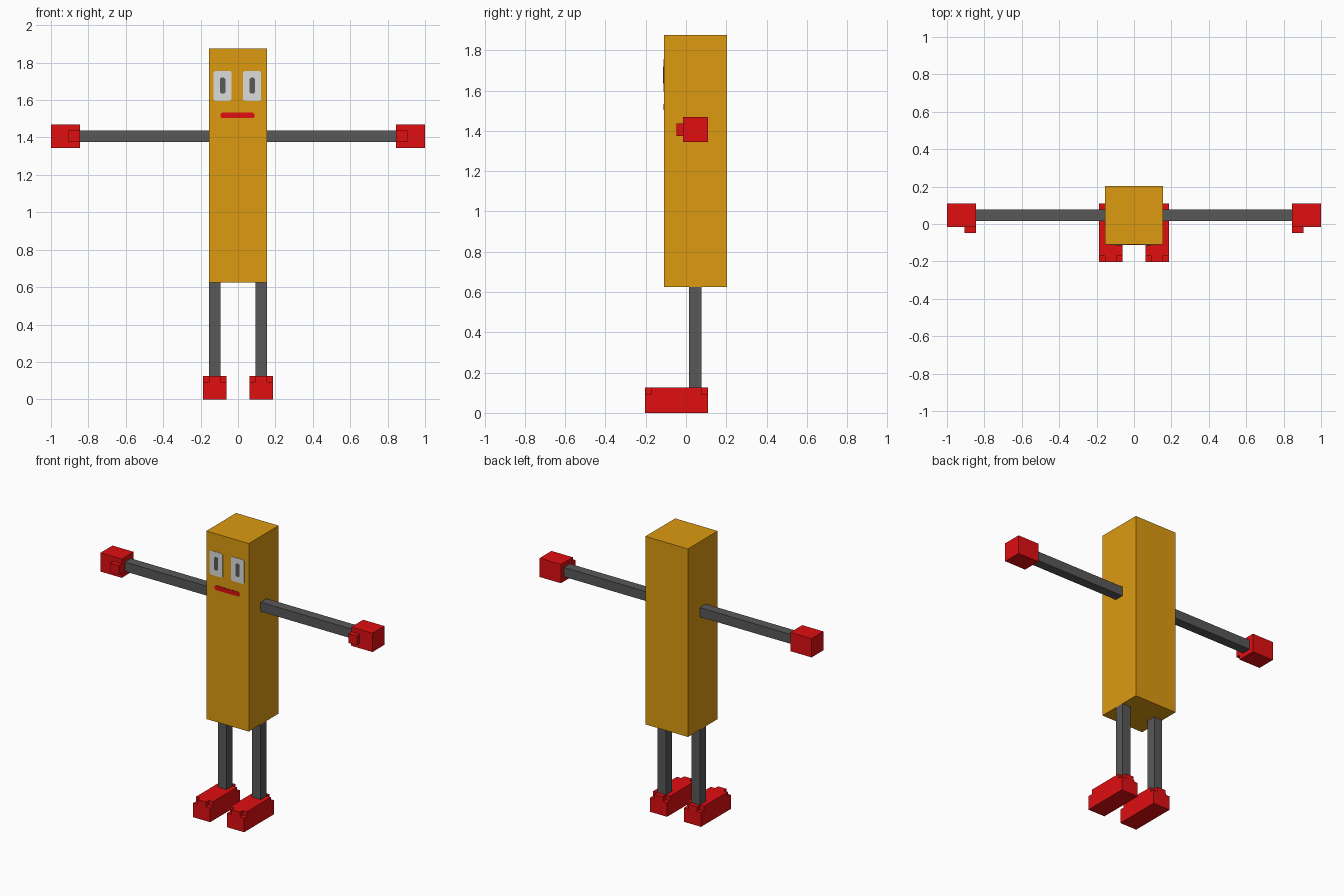
import bpy, bmesh

if "Cube" in bpy.data.objects:
    bpy.data.objects.remove(bpy.data.objects["Cube"])

U = 2 / 64  # block unit: the figure spans 64 units hand to hand


def material(name, rgb):
    m = bpy.data.materials.new(name)
    lin = [c / 255 / 12.92 if c < 10.3 else ((c / 255 + 0.055) / 1.055) ** 2.4 for c in rgb]
    m.diffuse_color = (*lin, 1)
    m.use_nodes = True
    m.node_tree.nodes["Principled BSDF"].inputs["Base Color"].default_value = m.diffuse_color
    return m


ORANGE = material("golden_orange", (220, 155, 17))
RED = material("red", (224, 14, 17))
GREY = material("dark_grey", (88, 88, 88))
WHITE = material("eye_white", (220, 220, 220))


def finish(name, bm, mat):
    bmesh.ops.recalc_face_normals(bm, faces=bm.faces)
    me = bpy.data.meshes.new(name)
    bm.to_mesh(me)
    bm.free()
    me.materials.append(mat)
    ob = bpy.data.objects.new(name, me)
    bpy.context.collection.objects.link(ob)
    return ob


def box(name, x, y, z, mat):
    """Box from (min, max) ranges in block units."""
    bm = bmesh.new()
    bmesh.ops.create_cube(bm, size=1)
    for v in bm.verts:
        v.co = [r[0] * U if c < 0 else r[1] * U for r, c in zip((x, y, z), v.co)]
    return finish(name, bm, mat)


def plate(name, cx, cz, w, h, cut, depth, mat):
    """Thin plate with clipped corners on the front of the body (world units)."""
    a, b = w / 2, h / 2
    outline = [(-a + cut, -b), (a - cut, -b), (a, -b + cut), (a, b - cut),
               (a - cut, b), (-a + cut, b), (-a, b - cut), (-a, -b + cut)]
    bm = bmesh.new()
    f = bm.faces.new([bm.verts.new((cx + x, -3.5 * U, cz + z)) for x, z in outline])
    ext = bmesh.ops.extrude_face_region(bm, geom=[f])
    for v in ext["geom"]:
        if isinstance(v, bmesh.types.BMVert):
            v.co.y -= depth
    return finish(name, bm, mat)


def shoe(name, x0):
    """Block with a one-unit notch in each of its four top corners."""
    xs, ys, zs = (x0, x0 + 1, x0 + 3, x0 + 4), (-6.5, -5.5, 2.5, 3.5), (0, 3, 4)
    solid = {(i, j, k) for i in range(3) for j in range(3) for k in range(2)
             if not (k == 1 and i != 1 and j != 1)}
    bm = bmesh.new()
    for cell in solid:
        for axis in range(3):
            for side in (0, 1):
                near = list(cell)
                near[axis] += 2 * side - 1
                if tuple(near) in solid:
                    continue
                p, q = [a for a in range(3) if a != axis]
                corners = []
                for dp, dq in ((0, 0), (1, 0), (1, 1), (0, 1)):
                    c = list(cell)
                    c[axis] += side
                    c[p] += dp
                    c[q] += dq
                    corners.append(bm.verts.new((xs[c[0]] * U, ys[c[1]] * U, zs[c[2]] * U)))
                bm.faces.new(corners)
    bmesh.ops.remove_doubles(bm, verts=bm.verts, dist=1e-5)
    bmesh.ops.dissolve_limit(bm, angle_limit=0.01, verts=bm.verts, edges=bm.edges)
    return finish(name, bm, RED)


# Body
box("body", (-5, 5), (-3.5, 6.5), (20, 60), ORANGE)

# Limbs, hands and shoes on both sides
for label, s in (("right", 1), ("left", -1)):
    def span(a, b):
        return tuple(sorted((s * a, s * b)))
    box(label + "_arm", span(5, 27), (0.5, 2.5), (44, 46), GREY)
    box(label + "_hand", span(27, 32), (-0.5, 3.5), (43, 47), RED)
    box(label + "_thumb", span(27, 29), (-1.5, -0.5), (44, 46), RED)
    box(label + "_leg", span(3, 5), (0.5, 2.5), (4, 20), GREY)
    shoe(label + "_shoe", span(2, 6)[0])
    # Eye
    ex = -0.003 + s * 0.079
    plate(label + "_eye", ex, 1.676, 0.096, 0.16, 0.008, 0.003, WHITE)
    plate(label + "_pupil", ex, 1.677, 0.028, 0.086, 0.007, 0.005, GREY)

# Mouth
plate("mouth", -0.003, 1.518, 0.182, 0.03, 0.008, 0.003, RED)
